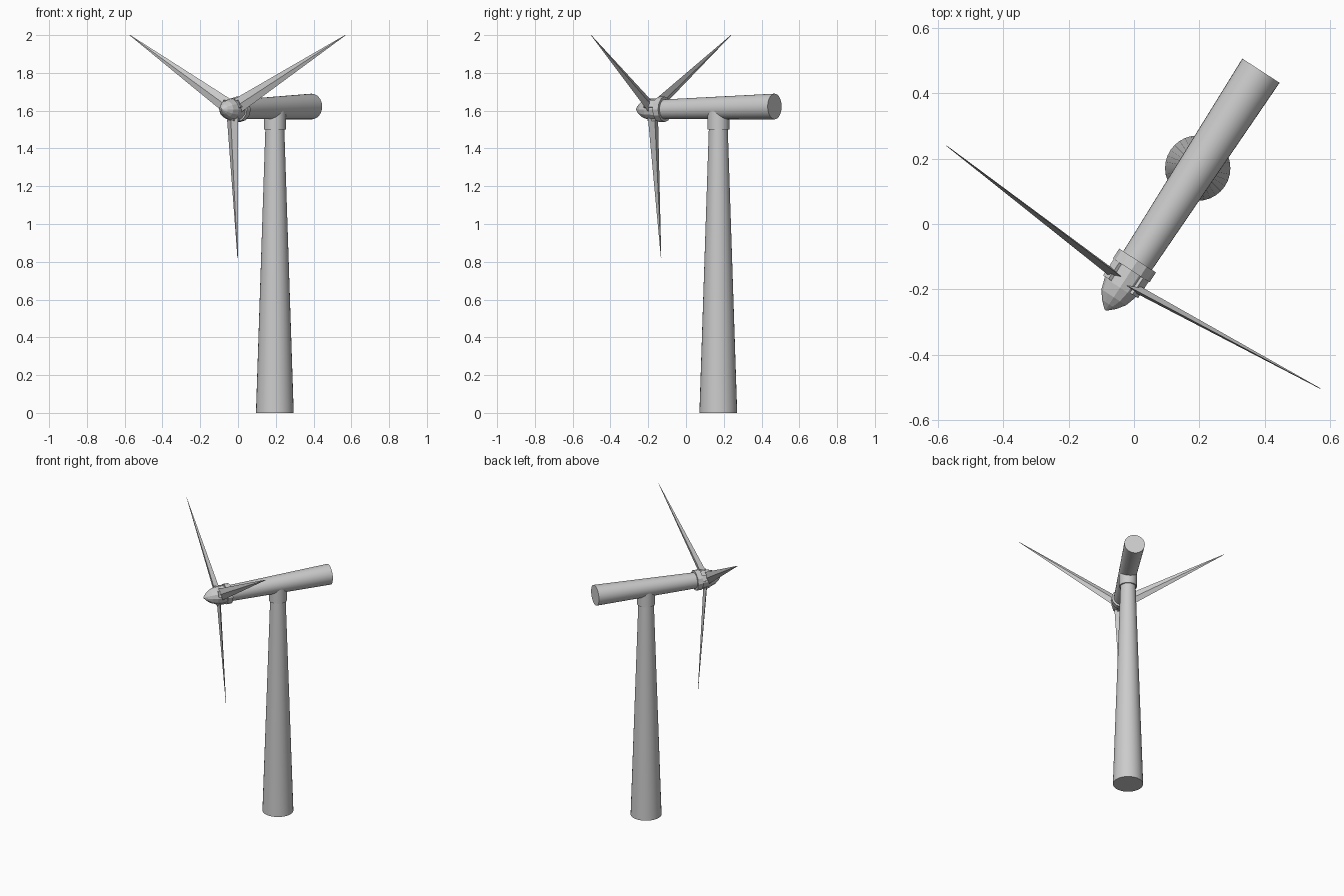
import bpy, bmesh, math
from mathutils import Matrix, Vector

old = bpy.data.objects.get("Cube")
if old:
    bpy.data.objects.remove(old, do_unlink=True)

grey = bpy.data.materials.new("light_grey")
grey.use_nodes = True
grey.diffuse_color = (0.6, 0.6, 0.6, 1)
grey.node_tree.nodes["Principled BSDF"].inputs["Base Color"].default_value = (0.6, 0.6, 0.6, 1)

# Rotor frame: local z runs back along the shaft, local y points down
back = Vector((0.545, 0.839, 0)).normalized()
side = Vector((back.y, -back.x, 0))
ROTOR = Matrix((side, back.cross(side), back)).transposed().to_4x4()
ROTOR.translation = (-0.002, -0.132, 1.607)


def finish(name, bm, matrix, smooth=True):
    bmesh.ops.recalc_face_normals(bm, faces=bm.faces)
    mesh = bpy.data.meshes.new(name)
    bm.to_mesh(mesh)
    bm.free()
    mesh.materials.append(grey)
    obj = bpy.data.objects.new(name, mesh)
    bpy.context.collection.objects.link(obj)
    obj.matrix_world = matrix
    if smooth:
        bpy.ops.object.select_all(action="DESELECT")
        obj.select_set(True)
        bpy.context.view_layer.objects.active = obj
        bpy.ops.object.shade_smooth_by_angle(angle=math.radians(30))
    return obj


def loft(name, rings, matrix, smooth=True):
    """Skin a list of equal-sized point rings and cap both ends."""
    bm = bmesh.new()
    loops = [[bm.verts.new(p) for p in ring] for ring in rings]
    n = len(loops[0])
    for a, b in zip(loops, loops[1:]):
        for i in range(n):
            j = (i + 1) % n
            bm.faces.new((a[i], a[j], b[j], b[i]))
    bm.faces.new(loops[0])
    bm.faces.new(loops[-1])
    return finish(name, bm, matrix, smooth)


def circle(r, z, sides, y=0):
    return [(r * math.cos(math.tau * i / sides), y + r * math.sin(math.tau * i / sides), z)
            for i in range(sides)]


# Tower and the collar carrying the nacelle
TOWER = Matrix.Translation((0.195, 0.171, 0))
loft("tower", [circle(0.1, 0, 32), circle(0.05, 1.51, 32)], TOWER)
loft("tower_collar", [circle(0.058, 1.5, 32), circle(0.058, 1.6, 32)], TOWER)

# Nacelle widens and rises slightly toward the rear
loft("nacelle", [circle(0.052, 0.01, 32), circle(0.068, 0.717, 32, -0.015)], ROTOR)

# Hub ring and faceted pointed spinner
loft("hub_ring", [circle(0.067, -0.012, 12), circle(0.067, 0.024, 12)], ROTOR, False)
spinner = [(0.003, -0.157), (0.026, -0.136), (0.045, -0.11), (0.056, -0.075), (0.058, -0.01)]
loft("spinner", [circle(r, z, 12) for r, z in spinner], ROTOR, False)


# Blades: diamond section, pitched, tapering to a point and coned back
def section(chord, thick, y, z):
    pitch = math.radians(10)
    pts = [(chord / 2, 0), (0, thick / 2), (-chord / 2, 0), (0, -thick / 2)]
    c, s = math.cos(pitch), math.sin(pitch)
    return [(u * c + v * s, y, z - u * s + v * c) for u, v in pts]


def box(w, d, y, z):
    return [(-w, y, z - d), (w, y, z - d), (w, y, z + d), (-w, y, z + d)]


for i in range(3):
    turn = ROTOR @ Matrix.Rotation(math.tau * i / 3, 4, "Z")
    loft(f"blade_{i + 1}", [section(0.08, 0.026, 0.03, -0.052),
                            section(0.003, 0.002, 0.787, 0)], turn, False)
    loft(f"blade_socket_{i + 1}", [box(0.02, 0.03, 0.03, -0.042),
                                   box(0.02, 0.03, 0.062, -0.042)], turn, False)
